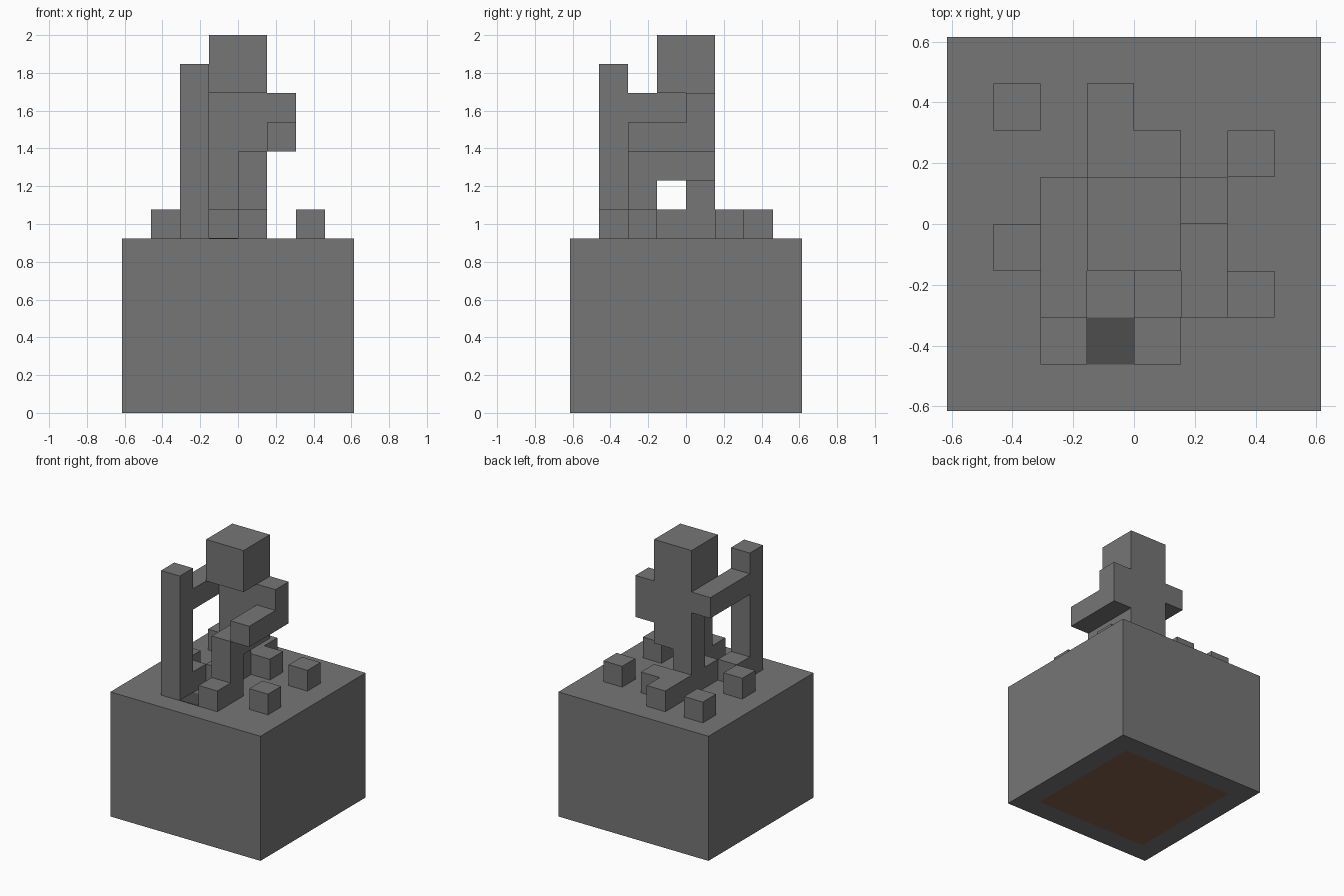
import bpy, bmesh
from mathutils import Matrix, Vector

if "Cube" in bpy.data.objects:
    bpy.data.objects.remove(bpy.data.objects["Cube"], do_unlink=True)

U = 2 / 13          # edge of one block
GROUND = 6          # top of the plinth, in blocks


def material(name, rgb):
    m = bpy.data.materials.new(name)
    m.use_nodes = True
    m.diffuse_color = (*rgb, 1)
    bsdf = next(n for n in m.node_tree.nodes if n.type == "BSDF_PRINCIPLED")
    bsdf.inputs["Base Color"].default_value = (*rgb, 1)
    return m


stone = material("grey stone", (0.18, 0.18, 0.18))
dark = material("dark stone", (0.075, 0.075, 0.075))
earth = material("brown earth", (0.22, 0.12, 0.075))


def add_box(bm, lo, hi):
    """Add a box between two corners given in blocks."""
    lo, hi = Vector(lo) * U, Vector(hi) * U
    place = Matrix.Translation((lo + hi) / 2) @ Matrix.Diagonal((*(hi - lo), 1))
    bmesh.ops.create_cube(bm, size=1, matrix=place)


def finish(name, bm, *mats):
    mesh = bpy.data.meshes.new(name)
    bm.to_mesh(mesh)
    bm.free()
    for m in mats:
        mesh.materials.append(m)
    obj = bpy.data.objects.new(name, mesh)
    bpy.context.collection.objects.link(obj)
    return obj


def part(name, *boxes, mat=stone):
    """Boxes are (corner, size) in blocks, with z counted from the plinth top."""
    bm = bmesh.new()
    for (x, y, z), (w, d, h) in boxes:
        z += GROUND
        add_box(bm, (x, y, z), (x + w, y + d, z + h))
    return finish(name, bm, mat)


# Plinth with an inset earth panel underneath
bm = bmesh.new()
add_box(bm, (-4, -4, 0), (4, 4, GROUND))
bm.normal_update()
bottom = [f for f in bm.faces if f.normal.z < -0.5]
bmesh.ops.inset_region(bm, faces=bottom, thickness=U, use_even_offset=True)
bottom[0].material_index = 1
finish("plinth", bm, stone, earth)

# Dark slab set into the ground beside the staff
part("dark_slab", ((-1, -3, 0), (1, 1, 0.02)), mat=dark)

# Figure
part("head", ((-1, -1, 5), (2, 2, 2)))
part("torso", ((-1, 0, 2), (2, 1, 3)))
part("right_arm", ((-2, -2, 4), (1, 3, 1)))
part("left_arm", ((1, 0, 3), (1, 1, 2)), ((1, -2, 3), (1, 2, 1)))
part("left_leg", ((0, -2, 2), (1, 2, 1)), ((0, -2, 0), (1, 1, 2)),
     ((0, -3, 0), (1, 1, 1)))
part("right_leg", ((-1, 0, 1), (1, 1, 1)), ((-1, -1, 0), (1, 4, 1)))

# Staff held in the right hand
part("staff", ((-2, -3, 0), (1, 1, 6)))

# Loose rocks scattered on the plinth
for i, (x, y) in enumerate([(-3, 2), (-3, -1), (-2, -2), (0, 1), (2, 1), (2, -2)]):
    part(f"rock_{i + 1}", ((x, y, 0), (1, 1, 1)))
